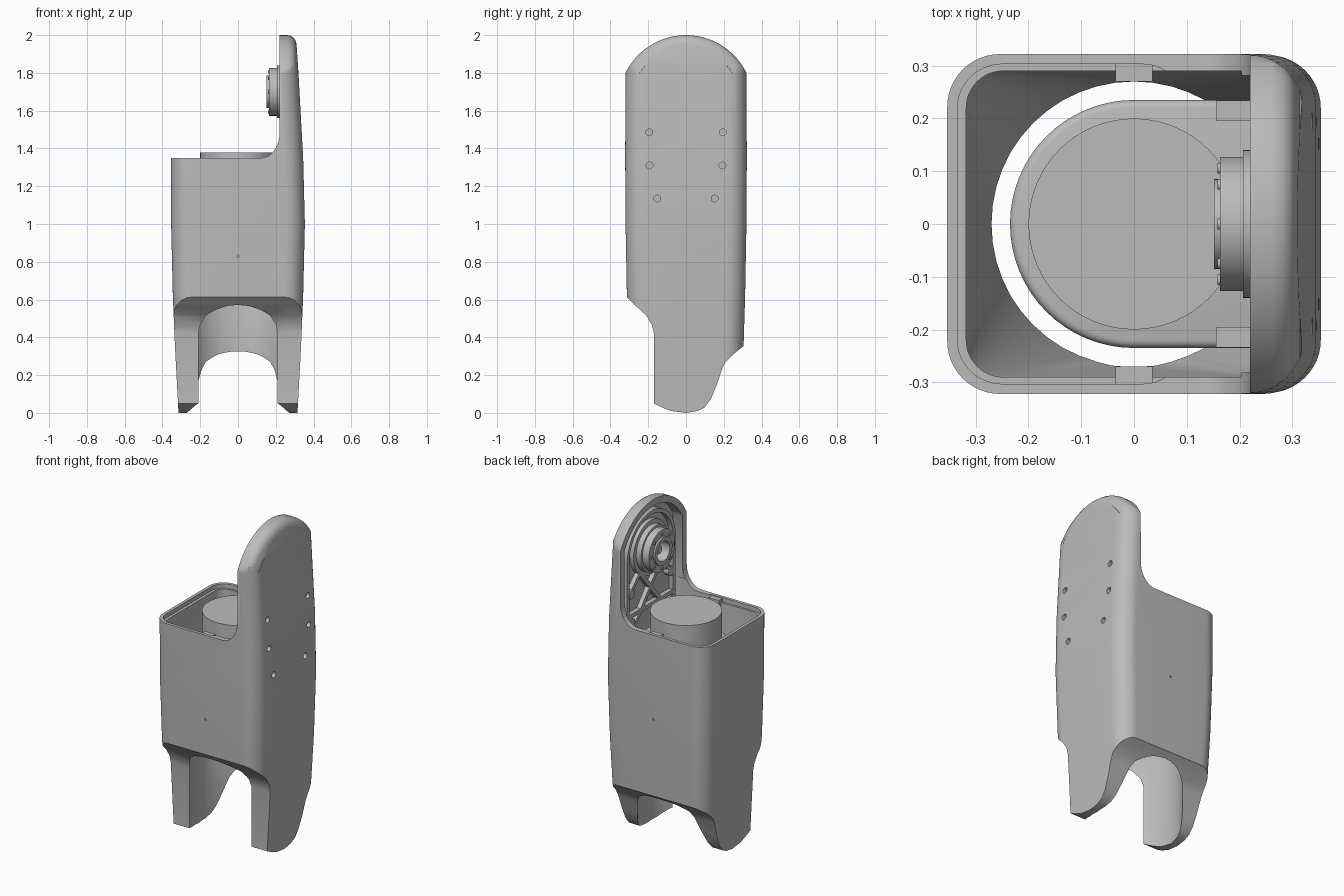
import bpy, bmesh, math
from mathutils import Vector

if "Cube" in bpy.data.objects:
    bpy.data.objects.remove(bpy.data.objects["Cube"])

GREY = (0.5, 0.5, 0.5, 1)
mat = bpy.data.materials.new("plain grey")
mat.use_nodes = True
mat.diffuse_color = GREY
mat.node_tree.nodes["Principled BSDF"].inputs["Base Color"].default_value = GREY


def loft(name, rings):
    """Closed solid skinned through rings of equal length."""
    bm = bmesh.new()
    rows = [[bm.verts.new(p) for p in ring] for ring in rings]
    n = len(rows[0])
    for a, b in zip(rows, rows[1:]):
        for i in range(n):
            j = (i + 1) % n
            bm.faces.new((a[i], a[j], b[j], b[i]))
    bm.faces.new(rows[0])
    bm.faces.new(rows[-1])
    bmesh.ops.recalc_face_normals(bm, faces=bm.faces)
    mesh = bpy.data.meshes.new(name)
    bm.to_mesh(mesh)
    bm.free()
    mesh.materials.append(mat)
    ob = bpy.data.objects.new(name, mesh)
    bpy.context.collection.objects.link(ob)
    return ob


def place(pts, axis, t):
    """Lift 2D points into the plane that crosses an axis at t."""
    if axis == "x":
        return [Vector((t, u, v)) for u, v in pts]
    if axis == "y":
        return [Vector((u, t, v)) for u, v in pts]
    return [Vector((u, v, t)) for u, v in pts]


def prism(name, pts, axis, a, b):
    return loft(name, [place(pts, axis, a), place(pts, axis, b)])


def circle(r, u=0, v=0, n=64):
    return [(u + r * math.cos(math.tau * i / n), v + r * math.sin(math.tau * i / n)) for i in range(n)]


def rect(u0, u1, v0, v1):
    return [(u0, v0), (u1, v0), (u1, v1), (u0, v1)]


def rounded(u0, u1, hv, r, seg=12):
    """Rounded rectangle from u0 to u1, half height hv."""
    pts = []
    corners = ((u1 - r, hv - r), (u0 + r, hv - r), (u0 + r, r - hv), (u1 - r, r - hv))
    for k, (cu, cv) in enumerate(corners):
        for i in range(seg + 1):
            a = (k + i / seg) * math.pi / 2
            pts.append((cu + r * math.cos(a), cv + r * math.sin(a)))
    return pts


def boolean(ob, cutter, op="DIFFERENCE"):
    m = ob.modifiers.new("cut", "BOOLEAN")
    m.object, m.operation, m.solver = cutter, op, "EXACT"
    bpy.context.view_layer.objects.active = ob
    bpy.ops.object.modifier_apply(modifier=m.name)
    bpy.data.objects.remove(cutter)


def bevel(ob, width):
    m = ob.modifiers.new("soft edge", "BEVEL")
    m.width, m.segments, m.limit_method = width, 3, "ANGLE"
    bpy.context.view_layer.objects.active = ob
    bpy.ops.object.modifier_apply(modifier=m.name)


# Outer shell: height, left width, right width, half depth
sections = [(-0.1, .31, .31, .293), (0, .315, .315, .295), (.36, .334, .334, .305),
            (.62, .345, .345, .313), (1, .354, .354, .32), (1.35, .354, .345, .322),
            (1.8, .354, .32, .32), (2.1, .354, .3, .32)]
shell = loft("shell", [place(rounded(-l, r, y, .1), "z", z) for z, l, r, y in sections])

# Side outline: arched top, stepped front and tapered legs
LOWER = [(.4, .41), (.3, .35), (.25, .31), (.21, .27), (.19, .23), (.16, .14), (.13, .07),
         (.1, .03), (.06, .01), (0, 0), (-.08, .01), (-.13, .03), (-.17, .05), (-.17, .42),
         (-.18, .465), (-.21, .515), (-.27, .57), (-.32, .62), (-.4, .69)]


def arch(y, z0, zc, r, n=24):
    """Arched outline, y half width, from z0 up to an arc of radius r about zc."""
    a0 = math.acos(y / r)
    arc = [a0 + (math.pi - 2 * a0) * i / n for i in range(n + 1)]
    return [(-y, z0), (y, z0)] + [(r * math.cos(a), zc + r * math.sin(a)) for a in arc]


def side_outline(inset):
    s = 1 - inset / .356
    return [(-.4, 1.75)] + arch(.32 * s, 0, 1.644, .356 * s)[:1:-1] + [(.4, 1.75)] + LOWER


steps = [(-.6, 0), (.262, 0), (.28, .004), (.295, .014), (.305, .03), (.315, .065), (.45, .11)]
boolean(shell, loft("side_cut", [place(side_outline(i), "x", x) for x, i in steps]), "INTERSECT")

# Open top beside the tall panel, with a fillet at its foot
fillet = [(.12 + .1 * math.sin(a), 1.48 - .13 * math.cos(a))
          for a in [math.pi / 2 * i / 12 for i in range(13)]]
boolean(shell, prism("front_cut", [(-.6, 1.35)] + fillet + [(.22, 2.4), (-.6, 2.4)], "y", -.6, .6))

# Cavity: round bore below opening into a box above
bore, box = rounded(-.27, .27, .27, .269), rounded(-.318, .3, .29, .07)
boolean(shell, loft("cavity_cut", [place(p, "z", z) for p, z in
                                   ((bore, -.2), (bore, .56), (box, .85), (box, 1.41))]))
boolean(shell, prism("lip_cut", rounded(-.335, .1, .303, .085), "z", 1.325, 1.5))
boolean(shell, prism("panel_cut", arch(.281, 1.1, 1.644, .316), "x", .1, .284))

# Screw holes and screws through the panel, pin holes front and back
for y, z in ((.195, 1.485), (.193, 1.31), (.152, 1.135)):
    for s in (-1, 1):
        boolean(shell, prism("hole_cut", circle(.018, s * y, z, 20), "x", .25, .45))
        prism("panel_screw", circle(.0185, s * y, z, 20), "x", .27, .318)
for s in (-1, 1):
    boolean(shell, prism("pin_cut", circle(.006, 0, .83, 12), "y", s * .25, s * .4))
    # Clips on the rim and gussets at the panel
    prism("rim_clip", rect(-.035, .035, 1.27, 1.345), "y", s * .27, s * .31)
    prism("gusset", rect(.155, .275, 1.15, 1.3), "y", s * .195, s * .234)

# Motor inside the body
half = [math.pi / 2 + math.pi * i / 32 for i in range(33)]
housing = [(.235 * math.cos(a), .235 * math.sin(a)) for a in half] + [(.27, -.235), (.27, .235)]
bevel(prism("motor_housing", housing, "z", .6, 1.2), .015)
prism("motor_cap", circle(.2), "z", 1.19, 1.378)

# Bracket tray with ribs on the panel
bracket = prism("bracket", arch(.235, 1.15, 1.69, .2351), "x", .235, .29)
boolean(bracket, prism("tray_cut", arch(.212, 1.18, 1.69, .2121), "x", .2, .265))


def rib(p, q, w=.012):
    p, q = Vector(p), Vector(q)
    d = (q - p).normalized() * w
    n = Vector((-d.y, d.x))
    prism("bracket_rib", [tuple(v) for v in (p + n, q + n, q - n, p - n)], "x", .238, .275)


for s in (-1, 1):
    rib((s * .22, 1.2), (-s * .1, 1.58))
    rib((s * .2, 1.485), (s * .08, 1.6))
    for y, z in ((.19, 1.485), (.19, 1.31)):
        prism("screw_boss", circle(.028, s * y, z, 24), "x", .232, .28)
rib((-.22, 1.35), (.22, 1.35))

# Output hub, turned about the x axis
hub = [(.28, .165), (.24, .165), (.24, .14), (.207, .14), (.207, .127), (.163, .127),
       (.163, .085), (.152, .085), (.152, .06), (.24, .06)]
loft("output_hub", [place(circle(r, 0, 1.7), "x", x) for x, r in hub])
prism("hub_shaft", circle(.025, 0, 1.7, 24), "x", .18, .25)
for y, z in circle(.106, 0, 1.7, 8):
    prism("hub_bolt", circle(.01, y, z, 12), "x", .158, .17)

# Smooth shading with sharp edges kept
bpy.ops.object.select_all(action="DESELECT")
for ob in bpy.context.collection.objects:
    if ob.type == "MESH":
        ob.select_set(True)
        bpy.context.view_layer.objects.active = ob
bpy.ops.object.shade_smooth_by_angle(angle=math.radians(35))
